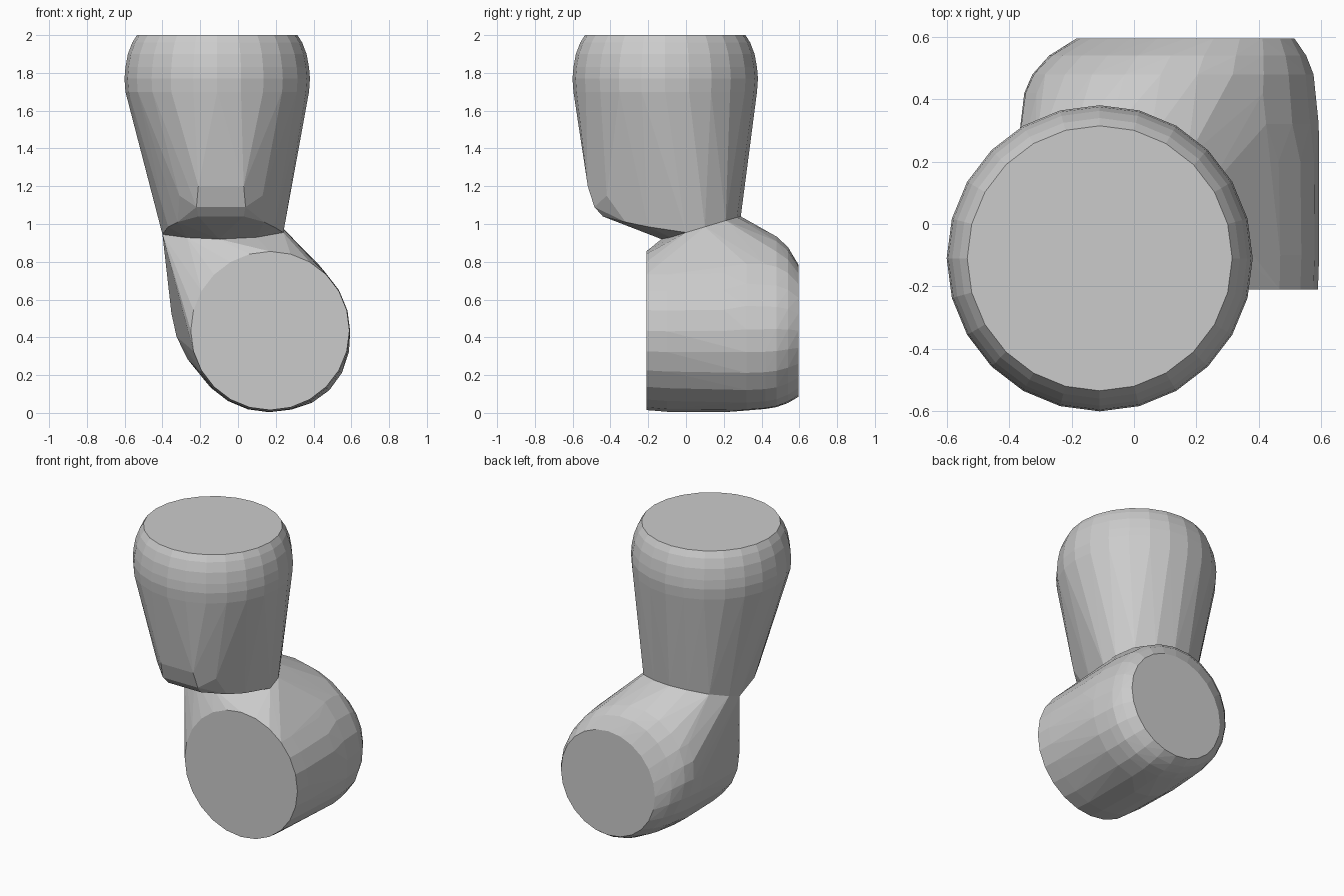
import bpy, bmesh
from math import sin, cos, pi, sqrt
from mathutils import Vector

if "Cube" in bpy.data.objects:
    bpy.data.objects.remove(bpy.data.objects["Cube"])

N = 24


def ring(center, u, v):
    """Points of an ellipse with semi-axis vectors u and v."""
    c, u, v = Vector(center), Vector(u), Vector(v)
    return [c + u * cos(2 * pi * i / N) + v * sin(2 * pi * i / N) for i in range(N)]


def hull(name, points):
    """Flat-shaded convex body around the given points."""
    bm = bmesh.new()
    for p in points:
        bm.verts.new(p)
    res = bmesh.ops.convex_hull(bm, input=bm.verts)
    junk = {g for g in res["geom_interior"] + res["geom_unused"]
            if isinstance(g, bmesh.types.BMVert)}
    bmesh.ops.delete(bm, geom=list(junk), context='VERTS')
    bmesh.ops.dissolve_limit(bm, angle_limit=0.01, verts=bm.verts, edges=bm.edges)
    bmesh.ops.recalc_face_normals(bm, faces=bm.faces)
    me = bpy.data.meshes.new(name)
    bm.to_mesh(me)
    bm.free()
    ob = bpy.data.objects.new(name, me)
    bpy.context.collection.objects.link(ob)


# Shared neck where the two bodies meet
neck = [(-0.40, 0, 0.945), (0.24, 0, 0.955), (-0.1, -0.13, 0.92),
        (-0.27, -0.08, 0.928), (0.1, -0.08, 0.93), (-0.39, 0.1, 0.98),
        (0.23, 0.1, 0.985), (-0.32, 0.21, 1.015), (0.17, 0.21, 1.018),
        (-0.2, 0.27, 1.035), (-0.08, 0.29, 1.04), (0.05, 0.27, 1.035)]

# Upper body: flat round cap, rounded shoulder, taper to the neck
upper = list(neck)
for z, r in [(2, .425), (1.96, .45), (1.9, .473), (1.83, .486), (1.77, .491), (1.7, .486)]:
    upper += ring((-0.11, -0.11, z), (r, 0, 0), (0, r, 0))
for hx, y, z in [(.12, -.44, 1.04), (.13, -.485, 1.09), (.12, -.52, 1.2),
                 (.23, -.32, 1.01), (.22, -.42, 1.15), (.28, -.2, .985)]:
    upper += [(-0.09 - hx, y, z), (-0.09 + hx, y, z)]
hull("upper_body", upper)

# Lower body: horizontal barrel bulging toward the neck (a = long, b = short axis)
lower = list(neck)
for y, cx, cz, a, b in [(-.21, .17, .435, .42, .42), (-.1, .168, .432, .426, .426),
                        (.2, .16, .437, .437, .43), (.32, .12, .485, .515, .43),
                        (.42, .115, .488, .512, .422), (.48, .125, .482, .49, .412),
                        (.54, .14, .465, .435, .39), (.595, .165, .435, .35, .35)]:
    s = sqrt(.5)
    lower += ring((cx, y, cz), (-a * s, 0, a * s), (b * s, 0, b * s))
hull("lower_body", lower)
